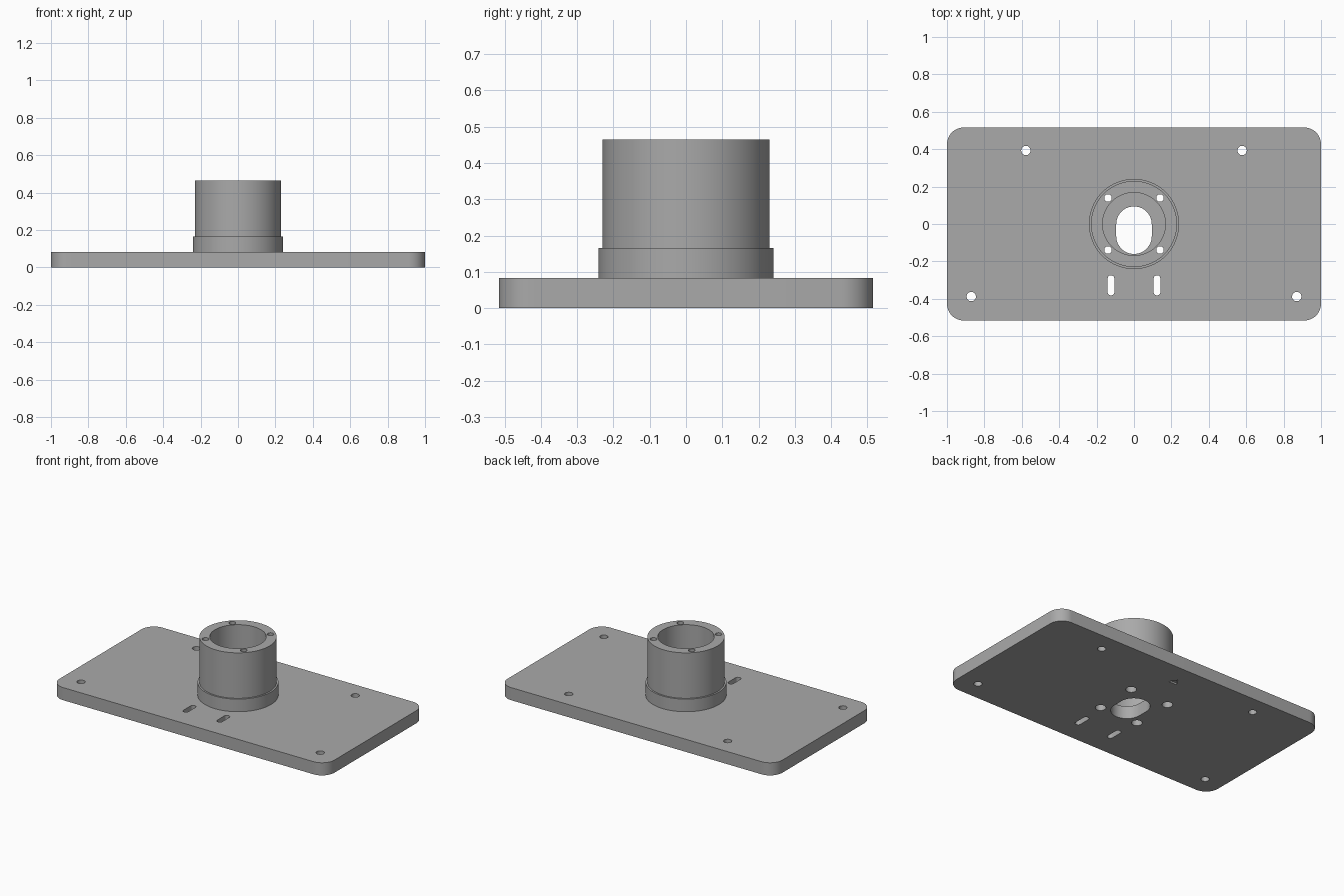
import bpy, bmesh
from math import pi, cos, sin, radians

if "Cube" in bpy.data.objects:
    bpy.data.objects.remove(bpy.data.objects["Cube"])

PLATE_TOP, COLLAR_TOP, TUBE_TOP = 0.083, 0.166, 0.465
BOLT = 0.139          # x and y offset of the tube bolts

grey = bpy.data.materials.new("plain grey")
grey.use_nodes = True
grey.diffuse_color = (0.40, 0.40, 0.40, 1)
grey.node_tree.nodes["Principled BSDF"].inputs["Base Color"].default_value = grey.diffuse_color


def new_object(name, bm):
    bmesh.ops.recalc_face_normals(bm, faces=bm.faces)
    mesh = bpy.data.meshes.new(name)
    bm.to_mesh(mesh)
    bm.free()
    mesh.materials.append(grey)
    obj = bpy.data.objects.new(name, mesh)
    bpy.context.collection.objects.link(obj)
    return obj


def prism(name, outline, z0, z1):
    bm = bmesh.new()
    face = bm.faces.new([bm.verts.new((x, y, z0)) for x, y in outline])
    top = bmesh.ops.extrude_face_region(bm, geom=[face])["geom"]
    verts = [v for v in top if isinstance(v, bmesh.types.BMVert)]
    bmesh.ops.translate(bm, verts=verts, vec=(0, 0, z1 - z0))
    return new_object(name, bm)


def rounded(cx, cy, hx, hy, r, steps=12):
    """Rounded rectangle; becomes a slot or a circle when the straights vanish."""
    points = []
    for q, (sx, sy) in enumerate([(1, 1), (-1, 1), (-1, -1), (1, -1)]):
        for i in range(steps + 1):
            a = (q + i / steps) * pi / 2
            p = (cx + sx * (hx - r) + r * cos(a), cy + sy * (hy - r) + r * sin(a))
            if not points or abs(p[0] - points[-1][0]) + abs(p[1] - points[-1][1]) > 1e-5:
                points.append(p)
    if abs(points[0][0] - points[-1][0]) + abs(points[0][1] - points[-1][1]) < 1e-5:
        points.pop()
    return points


def cut(obj, outline, z0, z1):
    cutter = prism("cutter", outline, z0, z1)
    cutter.hide_render = True
    mod = obj.modifiers.new("cut", 'BOOLEAN')
    mod.operation, mod.solver, mod.object = 'DIFFERENCE', 'EXACT', cutter
    activate(obj)
    bpy.ops.object.modifier_apply(modifier=mod.name)
    bpy.data.objects.remove(cutter)


def activate(obj):
    bpy.ops.object.select_all(action='DESELECT')
    obj.select_set(True)
    bpy.context.view_layer.objects.active = obj


def circle(x, y, r):
    return rounded(x, y, r, r, r, 8)


# Base plate with rounded corners
plate = prism("base_plate", rounded(0, 0, 1, 0.516, 0.09), 0, PLATE_TOP)

# Stepped tube: wide collar below, open bore through the middle
bm = bmesh.new()
profile = [(0.168, PLATE_TOP), (0.241, PLATE_TOP), (0.241, COLLAR_TOP),
           (0.230, COLLAR_TOP), (0.230, TUBE_TOP), (0.168, TUBE_TOP)]
ring = [bm.verts.new((r, 0, z)) for r, z in profile]
edges = [bm.edges.new((ring[i - 1], ring[i])) for i in range(len(ring))]
bmesh.ops.spin(bm, geom=ring + edges, cent=(0, 0, 0), axis=(0, 0, 1),
               angle=2 * pi, steps=96, use_merge=True)
bmesh.ops.remove_doubles(bm, verts=bm.verts, dist=1e-5)
tube = new_object("collared_tube", bm)

# Oblong opening under the bore
cut(plate, rounded(0, -0.033, 0.095, 0.127, 0.095), -0.1, 0.2)

for side in (-1, 1):
    # Mounting holes and adjustment slots
    cut(plate, circle(side * 0.578, 0.393, 0.025), -0.1, 0.2)
    cut(plate, circle(side * 0.87, -0.388, 0.025), -0.1, 0.2)
    cut(plate, rounded(side * 0.123, -0.328, 0.018, 0.054, 0.018, 8), -0.1, 0.2)
    # Tube bolts, with wider head recesses in the underside
    for end in (-1, 1):
        x, y = side * BOLT, end * BOLT
        cut(plate, circle(x, y, 0.02), -0.1, 0.2)
        cut(plate, circle(x, y, 0.032), -0.1, 0.045)
        cut(tube, circle(x, y, 0.02), 0, 0.6)

# Shallow direction arrow in the underside, pointing to the back
cut(plate, [(-0.03, 0.353), (0.03, 0.353), (0, 0.4)], -0.1, 0.012)

for obj in (plate, tube):
    activate(obj)
    bpy.ops.object.shade_smooth_by_angle(angle=radians(30))
